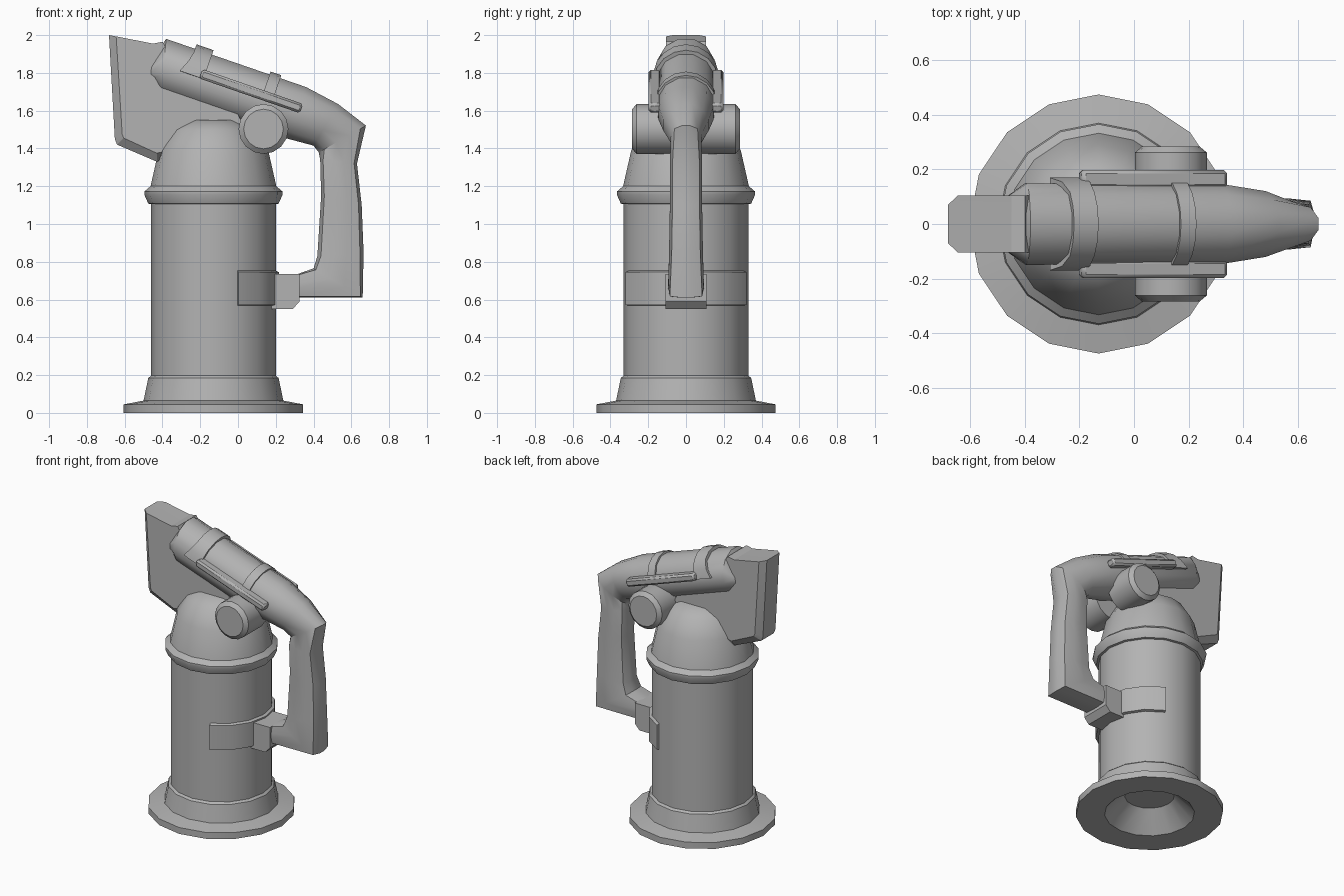
import bpy, bmesh, math
from mathutils import Vector

cube = bpy.data.objects.get("Cube")
if cube:
    bpy.data.objects.remove(cube, do_unlink=True)

metal = bpy.data.materials.new("plain grey")
metal.use_nodes = True
GREY = (0.45, 0.45, 0.45, 1)
metal.diffuse_color = GREY
metal.node_tree.nodes["Principled BSDF"].inputs["Base Color"].default_value = GREY

AXIS_X = -0.13                                 # centre line of the pedestal
ALONG = Vector((0.945, 0, -0.327))             # direction of the tilted barrel
UP = Vector((0.327, 0, 0.945))
SIDE = Vector((0, 1, 0))


def loft(name, rings, caps=True, loop=False, angle=35):
    """Skin a list of equal-sized point rings."""
    bm = bmesh.new()
    rows = [[bm.verts.new(p) for p in ring] for ring in rings]
    pairs = list(zip(rows, rows[1:]))
    if loop:
        pairs.append((rows[-1], rows[0]))
    for a, b in pairs:
        n = len(a)
        for i in range(n):
            j = (i + 1) % n
            bm.faces.new((a[i], a[j], b[j], b[i]))
    if caps and not loop:
        bm.faces.new(rows[0][::-1])
        bm.faces.new(rows[-1])
    bmesh.ops.recalc_face_normals(bm, faces=bm.faces)
    mesh = bpy.data.meshes.new(name)
    bm.to_mesh(mesh)
    bm.free()
    mesh.materials.append(metal)
    obj = bpy.data.objects.new(name, mesh)
    bpy.context.collection.objects.link(obj)
    bpy.ops.object.select_all(action='DESELECT')
    obj.select_set(True)
    bpy.context.view_layer.objects.active = obj
    bpy.ops.object.shade_smooth_by_angle(angle=math.radians(angle))
    return obj


def circle(centre, r, u, v, n=16):
    return [centre + r * (u * math.cos(t) + v * math.sin(t))
            for t in (2 * math.pi * i / n for i in range(n))]


def section(top, bottom, width, power, n=12):
    """Rounded cross-section between two points of the side profile."""
    a, b = Vector((top[0], 0, top[1])), Vector((bottom[0], 0, bottom[1]))
    mid, half, ring = (a + b) / 2, (a - b) / 2, []
    for i in range(n):
        t = 2 * math.pi * (i + 0.5) / n
        c, s = math.cos(t), math.sin(t)
        k = (abs(c) ** power + abs(s) ** power) ** (-1 / power)
        flat = max(1.0, 1 / math.cos(math.pi / n)) if power < 3 else 1.0
        ring.append(mid + half * c * k * flat + SIDE * width * s * k)
    return ring


def bevel(obj, width):
    mod = obj.modifiers.new("bevel", 'BEVEL')
    mod.width = width
    mod.segments = 1


def band(name, centre, r_in, r_out, width, flare, start, end, steps):
    """Strap following part of the barrel, optionally wider at its lower ends."""
    rings = []
    for i in range(steps + 1):
        t = start + (end - start) * i / steps
        d = SIDE * math.cos(t) + UP * math.sin(t)
        left = -width / 2 - flare * max(0, 0.6 - math.sin(t))
        rings.append([centre + d * r + ALONG * x for r, x in
                      ((r_in, left), (r_out, left), (r_out, width / 2), (r_in, width / 2))])
    return loft(name, rings)


# Pedestal with a recessed underside, waist ring, collar and dome
profile = [(0.16, 0.13), (0.29, 0.0), (0.475, 0.0), (0.475, 0.045), (0.37, 0.065),
           (0.345, 0.185), (0.33, 0.197), (0.33, 1.105), (0.345, 1.108),
           (0.366, 1.155), (0.366, 1.172), (0.333, 1.2), (0.29, 1.39),
           (0.222, 1.5), (0.14, 1.55)]
X, Y = Vector((1, 0, 0)), SIDE
loft("pedestal", [circle(Vector((AXIS_X, 0, z)), r, X, Y) for r, z in profile])

# Barrel that bends into the grip and ends at the foot
path = [((-0.46, 1.87), (-0.47, 1.75), 0.105, 2),
        ((-0.38, 1.98), (-0.41, 1.685), 0.155, 2),
        ((0.36, 1.725), (0.25, 1.455), 0.152, 2),
        ((0.53, 1.635), (0.40, 1.415), 0.125, 2),
        ((0.675, 1.52), (0.43, 1.38), 0.082, 2.4),
        ((0.63, 1.32), (0.435, 1.34), 0.085, 4),
        ((0.655, 1.1), (0.44, 1.15), 0.085, 4),
        ((0.665, 0.85), (0.42, 0.83), 0.09, 4),
        ((0.66, 0.61), (0.40, 0.765), 0.094, 7),
        ((0.315, 0.61), (0.315, 0.735), 0.094, 7)]
loft("barrel_and_grip", [section(*p) for p in path], angle=40)

# Viewing hood: a side profile with chamfered outer edges
outline = [(-0.683, 2.0), (-0.652, 1.45), (-0.64, 1.42), (-0.43, 1.33),
           (0.05, 1.48), (-0.02, 1.62), (-0.36, 1.9), (-0.40, 1.965), (-0.45, 1.955)]
inset = [(-0.645, 1.993), (-0.613, 1.475), (-0.605, 1.455), (-0.43, 1.375)] + outline[4:]
layers = [(inset, -0.105), (outline, -0.07), (outline, 0.07), (inset, 0.105)]
loft("viewing_hood", [[Vector((x, y, z)) for x, z in pts] for pts, y in layers], angle=20)

# Straps over the top of the barrel
band("rear_strap", Vector((-0.23, 0, 1.775)), 0.13, 0.17, 0.095, 0.07, 0.05, math.pi - 0.05, 8)
band("front_strap", Vector((0.148, 0, 1.644)), 0.13, 0.162, 0.06, 0, 0.05, math.pi - 0.05, 8)

# Side rails and pivot knobs on both sides
for side, label in ((1, "left"), (-1, "right")):
    mid = Vector((0.07, side * 0.165, 1.703))
    rail = loft(label + "_rail", [[mid + ALONG * x + SIDE * y * 0.033 + UP * z * 0.026
                                   for y, z in ((-1, -1), (1, -1), (1, 1), (-1, 1))]
                                  for x in (-0.282, 0.282)], angle=20)
    bevel(rail, 0.012)
    loft(label + "_knob", [circle(Vector((0.135, side * y, 1.503)), r, X, Vector((0, 0, 1)))
                           for y, r in ((0.06, 0.132), (0.262, 0.132), (0.285, 0.105))])

# Clamp round the pedestal
clamp = []
for i in range(7):
    t = math.radians(-67.5 + 22.5 * i)
    d = Vector((math.cos(t), math.sin(t), 0))
    clamp.append([Vector((AXIS_X, 0, z)) + d * r for r, z in
                  ((0.32, 0.565), (0.348, 0.572), (0.348, 0.745), (0.32, 0.757))])
loft("clamp", clamp)

# Bracket joining the clamp to the grip
bracket = [(0.17, 0.55), (0.29, 0.55), (0.326, 0.59), (0.326, 0.735), (0.17, 0.735)]
loft("bracket", [[Vector((x, y, z)) for x, z in bracket] for y in (-0.108, 0.108)], angle=20)
